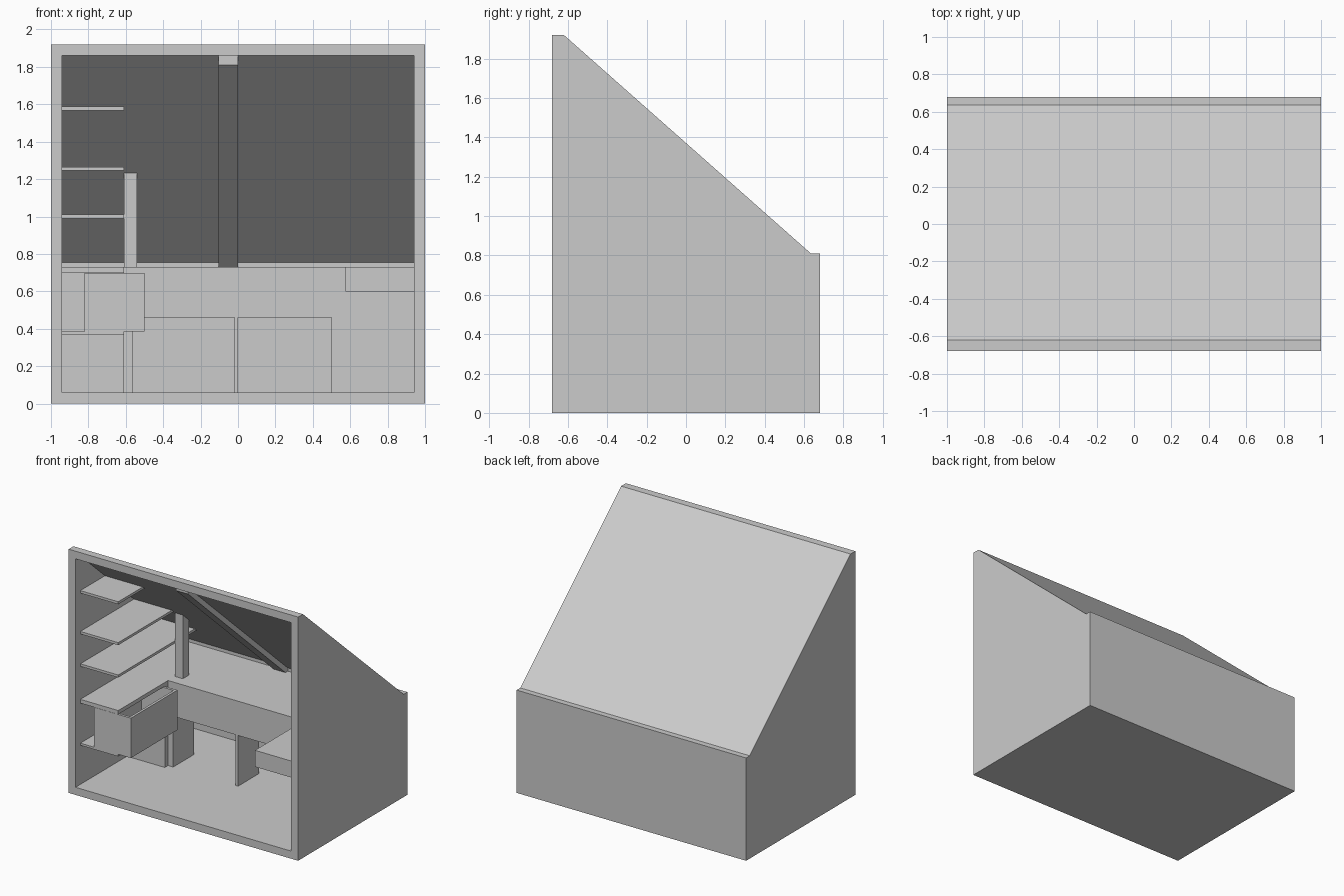
import bpy, bmesh

if "Cube" in bpy.data.objects:
    bpy.data.objects.remove(bpy.data.objects["Cube"])

FRONT, BACK = -0.62, 0.62          # usable depth inside the room
SLOPE = (1.86 - 0.755) / (BACK - FRONT)


def roof_y(z):
    """Depth at which the sloped ceiling reaches height z."""
    return min(BACK, FRONT + (1.86 - z) / SLOPE)


def prism(name, profile, x0, x1):
    """Extrude a (y, z) profile along x."""
    bm = bmesh.new()
    face = bm.faces.new([bm.verts.new((x0, y, z)) for y, z in profile])
    ext = bmesh.ops.extrude_face_region(bm, geom=[face])
    verts = [g for g in ext["geom"] if isinstance(g, bmesh.types.BMVert)]
    bmesh.ops.translate(bm, verts=verts, vec=(x1 - x0, 0, 0))
    bmesh.ops.recalc_face_normals(bm, faces=bm.faces)
    mesh = bpy.data.meshes.new(name)
    bm.to_mesh(mesh)
    bm.free()
    ob = bpy.data.objects.new(name, mesh)
    bpy.context.collection.objects.link(ob)
    return ob


def box(name, x0, x1, y0, y1, z0, z1):
    return prism(name, [(y0, z0), (y1, z0), (y1, z1), (y0, z1)], x0, x1)


def carve(ob, cutter):
    """Subtract a hidden cutter from an object."""
    mod = ob.modifiers.new("hollow", "BOOLEAN")
    mod.operation, mod.solver, mod.object = "DIFFERENCE", "EXACT", cutter
    bpy.context.view_layer.objects.active = ob
    bpy.ops.object.modifier_apply(modifier=mod.name)
    bpy.data.objects.remove(cutter, do_unlink=True)


# Room shell with sloped roof, open at the front
shell = prism("room_shell", [(-0.68, 0), (0.68, 0), (0.68, 0.81), (0.635, 0.81),
                             (-0.62, 1.92), (-0.68, 1.92)], -1, 1)
cavity = prism("cavity_cutter", [(-0.8, 0.06), (BACK, 0.06), (BACK, 0.755),
                                 (FRONT, 1.86), (-0.8, 1.86)], -0.94, 0.94)
cavity.hide_render = True
carve(shell, cavity)

# Sloped roof beam and the post standing on the desk
prism("roof_beam", [(FRONT, 1.86), (FRONT, 1.81), (0.59, 0.73), (BACK, 0.73),
                    (BACK, 0.755)], -0.105, 0)
p0, p1 = 0.085, 0.16
prism("post", [(p0, 0.73), (p1, 0.73), (p1, 1.86 - SLOPE * (p1 - FRONT)),
               (p0, 1.86 - SLOPE * (p0 - FRONT))], -0.61, -0.54)

# Wall shelves on the left, trimmed against the ceiling
for i, (z0, z1) in enumerate([(0.70, 0.73), (0.99, 1.01), (1.245, 1.265), (1.567, 1.587)]):
    prism(f"shelf_{i + 1}", [(FRONT, z0), (roof_y(z0), z0), (roof_y(z1), z1), (FRONT, z1)],
          -0.94, -0.61)
box("low_shelf", -0.94, -0.61, FRONT, -0.04, 0.368, 0.385)
box("low_back_panel", -0.94, -0.61, -0.04, 0.0, 0.06, 0.70)

# Desk along the back with a return along the right wall
box("desk", -0.61, 0.94, 0.0, BACK, 0.46, 0.73)
box("desk_return", 0.575, 0.94, -0.61, 0.0, 0.60, 0.73)
for name, x0, x1 in [("left", -0.61, -0.565), ("middle", -0.02, 0.0), ("right", 0.5, 0.575)]:
    box(f"desk_leg_{name}", x0, x1, 0.0, 0.26, 0.06, 0.46)
box("corner_panel", 0.575, 0.94, 0.0, 0.26, 0.06, 0.46)

# Open-topped storage bin on the low shelf
storage = box("storage_bin", -0.82, -0.5, FRONT, -0.04, 0.385, 0.699)
hollow = box("bin_cutter", -0.80, -0.52, FRONT + 0.02, -0.06, 0.41, 0.8)
hollow.hide_render = True
carve(storage, hollow)
